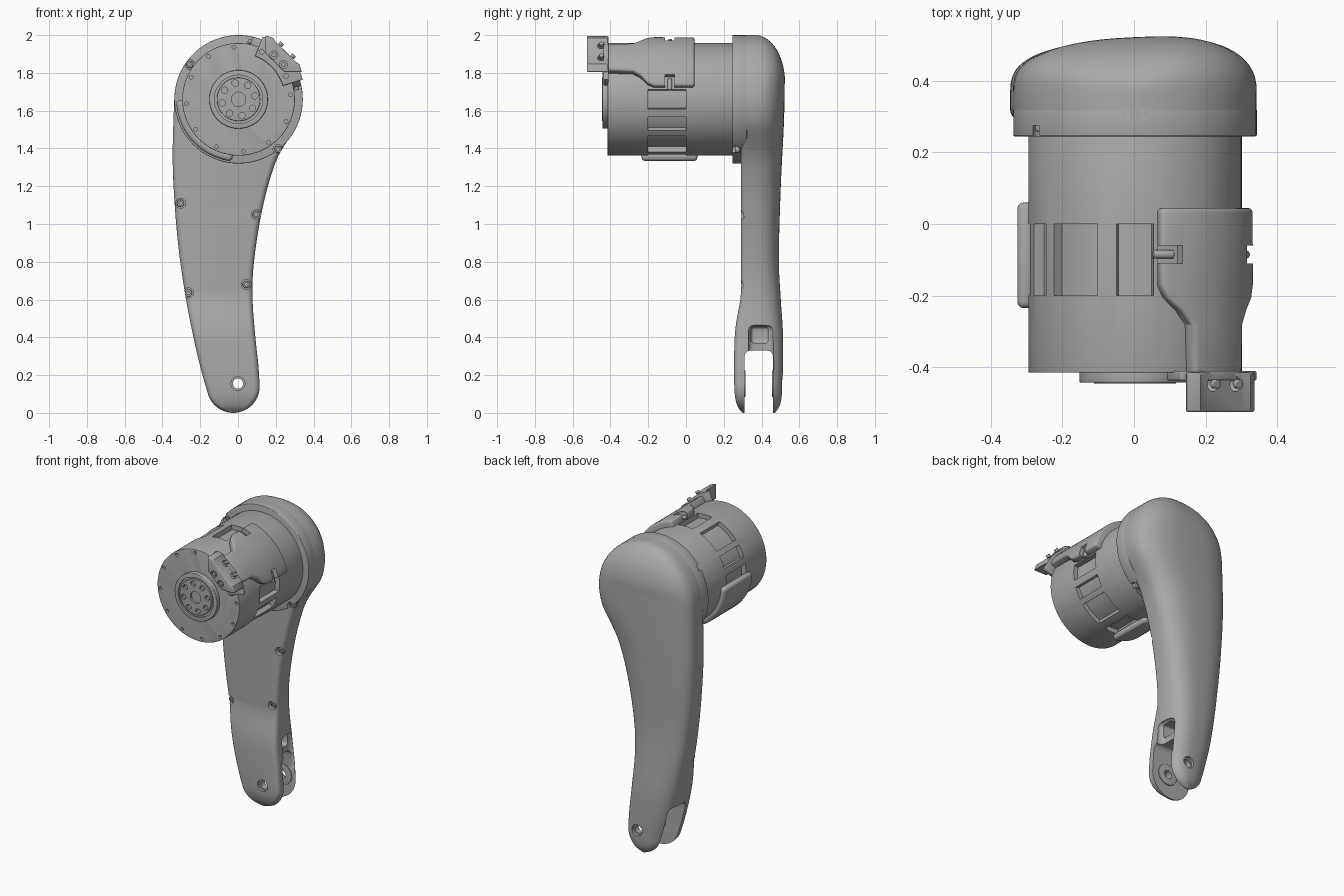
import bpy, bmesh, math
from mathutils import Vector, Matrix

old = bpy.data.objects.get("Cube")
if old:
    bpy.data.objects.remove(old, do_unlink=True)

grey = bpy.data.materials.new("plain_grey")
grey.use_nodes = True
grey.diffuse_color = (0.4, 0.4, 0.4, 1)
grey.node_tree.nodes["Principled BSDF"].inputs["Base Color"].default_value = (0.4, 0.4, 0.4, 1)

CX, CZ, MOTOR_R, CAP_R = .003, 1.66, .298, .34
FOOT_X, FOOT_Z, FOOT_R = -.025, .14, .14


def bake(ob):
    """Apply the modifiers of an object."""
    deps = bpy.context.evaluated_depsgraph_get()
    ob.data = bpy.data.meshes.new_from_object(ob.evaluated_get(deps))
    ob.modifiers.clear()


def finish(name, bm, bevel):
    bmesh.ops.recalc_face_normals(bm, faces=bm.faces)
    me = bpy.data.meshes.new(name)
    bm.to_mesh(me)
    bm.free()
    me.materials.append(grey)
    ob = bpy.data.objects.new(name, me)
    bpy.context.collection.objects.link(ob)
    if bevel:
        mod = ob.modifiers.new("bevel", 'BEVEL')
        mod.width, mod.segments = bevel, 3
        mod.limit_method, mod.angle_limit = 'ANGLE', math.radians(40)
        bake(ob)
    return ob


def loft(name, rings, bevel=0.0):
    """Skin a row of equal closed rings and cap both ends."""
    bm = bmesh.new()
    rows = [[bm.verts.new(p) for p in ring] for ring in rings]
    n = len(rows[0])
    for a, b in zip(rows, rows[1:]):
        for i in range(n):
            j = (i + 1) % n
            bm.faces.new((a[i], a[j], b[j], b[i]))
    bm.faces.new(rows[0])
    bm.faces.new(rows[-1])
    return finish(name, bm, bevel)


def polar(r, deg, y):
    a = math.radians(deg)
    return Vector((CX + r * math.cos(a), y, CZ + r * math.sin(a)))


def prism(name, outline, y0, y1, bevel=0.0):
    return loft(name, [[(x, y, z) for x, z in outline] for y in (y0, y1)], bevel)


def cyl(name, x, z, r, y0, y1, bevel=0.0, sides=24):
    ring = [(x + r * math.cos(math.tau * i / sides), z + r * math.sin(math.tau * i / sides))
            for i in range(sides)]
    return prism(name, ring, y0, y1, bevel)


def sector(name, stations, r0, r1, bevel=0.0, steps=12):
    """Curved shell about the motor axis; stations are (y, start, end) angles."""
    rings = []
    for y, a0, a1 in stations:
        angles = [a0 + (a1 - a0) * i / steps for i in range(steps + 1)]
        rings.append([polar(r1, a, y) for a in angles] + [polar(r0, a, y) for a in reversed(angles)])
    return loft(name, rings, bevel)


def box(name, lo, hi, bevel=0.0):
    rect = [(lo[0], lo[1]), (hi[0], lo[1]), (hi[0], hi[1]), (lo[0], hi[1])]
    return loft(name, [[(x, y, z) for x, y in rect] for z in (lo[2], hi[2])], bevel)


def place(ob, location, deg, axis):
    """Turn a part to follow the drum surface at an angle."""
    ob.matrix_world = (Matrix.Translation(location) @ Matrix.Rotation(math.radians(-deg), 4, 'Y')
                       @ Matrix.Rotation(math.pi / 2, 4, axis))


def cut(target, cutters):
    for c in cutters:
        c.hide_render = True
        mod = target.modifiers.new("cut", 'BOOLEAN')
        mod.operation, mod.solver, mod.object = 'DIFFERENCE', 'EXACT', c
        bpy.context.view_layer.update()
        bake(target)
        bpy.data.objects.remove(c, do_unlink=True)


def curve(points, z):
    """Smooth cubic through (z, value) points."""
    def slope(i):
        a, b = points[max(i - 1, 0)], points[min(i + 1, len(points) - 1)]
        return (b[1] - a[1]) / (b[0] - a[0])
    z = min(max(z, points[0][0]), points[-1][0])
    i = max(k for k in range(len(points) - 1) if points[k][0] <= z)
    (z0, v0), (z1, v1) = points[i], points[i + 1]
    h = z1 - z0
    t = (z - z0) / h
    return (v0 * (1 + 2 * t) * (1 - t) ** 2 + v1 * t * t * (3 - 2 * t)
            + h * t * (1 - t) * (slope(i) * (1 - t) - slope(i + 1) * t))


# Leg shell: outline and depth as functions of height
LEFT = [(.1, -.159), (.2, -.188), (.35, -.225), (.6, -.275), (.85, -.312), (1.1, -.335), (1.35, -.346), (1.66, -.338)]
RIGHT = [(.155, .114), (.25, .108), (.4, .092), (.6, .077), (.75, .08), (.95, .105), (1.15, .145),
         (1.33, .2), (1.4, .236), (1.52, .313)]
BACK = [(0, .47), (.04, .495), (.12, .507), (.4, .512), (.6, .5), (.8, .49), (1.2, .5), (1.55, .517), (1.75, .52)]
FRONT = [(0, .3), (.03, .275), (.1, .258), (.3, .255), (.45, .262), (.62, .29), (.7, .29), (2, .29)]


def edge(points, sign, z):
    """Outline side: round foot, curved flank, round cap."""
    if z < points[0][0]:
        return FOOT_X + sign * math.sqrt(max(0, FOOT_R ** 2 - (z - FOOT_Z) ** 2))
    if z > points[-1][0]:
        return CX + sign * math.sqrt(max(0, CAP_R ** 2 - (z - CZ) ** 2))
    return curve(points, z)


def leg_ring(z):
    left, right = edge(LEFT, -1, z), edge(RIGHT, 1, z)
    mid, half = (left + right) / 2, max((right - left) / 2, .002)
    front, back, side = curve(FRONT, z), curve(BACK, z), .365
    if z > 1.75:
        back = side + .155 * math.sqrt(max(0, 1 - ((z - 1.75) / .25) ** 2)) + .002
    r = min(.03, half * .5)
    pts = []
    for i in range(33):
        a = math.pi * i / 32
        c, s = math.cos(a), math.sin(a)
        u = math.copysign(abs(c) ** .76, c)
        pts.append((mid + half * u, side + (back - side) * max(s, 0) ** .76 * (1 + .1 * u * s), z))
    for sign in (-1, 1):
        arc = [(mid + sign * (half - r + r * math.cos(a)), front + r - r * math.sin(a), z)
               for a in (math.pi / 2 * k / 5 for k in range(6))]
        pts += arc if sign < 0 else arc[::-1]
    return pts


STEPS = 76
leg = loft("leg_shell", [leg_ring(1 - math.cos(math.pi * (.004 + .992 * k / STEPS))) for k in range(STEPS + 1)])
cut(leg, [
    box("fork_slot", (-.6, .31, -.2), (.6, .46, .33), .03),
    box("fork_pocket", (-.02, .345, .37), (.3, .435, .455), .015),
    box("fork_mouth", (.055, .33, .2), (.3, .465, .465), .03),
    cyl("pin_hole", 0, .155, .027, .1, .7),
    cyl("front_counterbore", 0, .155, .037, .1, .272),
    cyl("back_counterbore", 0, .155, .037, .49, .7)])

# Rings around the pin hole inside the fork
for name, y0, y1 in (("front_pin_boss", .305, .316), ("back_pin_boss", .454, .465)):
    boss = cyl(name, 0, .155, .07, y0, y1, .003, 32)
    cut(boss, [cyl("boss_hole", 0, .155, .027, .1, .7)])

# Cap collar around the motor
collar = cyl("cap_collar", CX, CZ, CAP_R, .245, .322, .004, 96)

# Recessed screws on the leg front and collar
SCREWS = [(-.304, 1.11, .29), (.096, 1.05, .29), (-.262, .635, .29), (.043, .68, .29),
          (.212, 1.395, .245), (-.256, 1.845, .245)]
for x, z, y in SCREWS:
    for target in (leg, collar) if y < .28 else (leg,):
        cut(target, [cyl("screw_cut", x, z, .026, y - .1, y + .03)])
    screw = cyl("leg_screw", x, z, .019, y + .014, y + .04, .003)
    cut(screw, [cyl("socket", x, z, .01, y - .05, y + .025, 0, 6)])

# Motor drum with windows, bolt holes and hub recess
motor = cyl("motor_drum", CX, CZ, MOTOR_R, -.415, .26, .003, 96)
windows = [(q * 90 + a, w) for q in range(4) for a, w in ((0, 20), (35, 29), (64, 15))]
for a, w in windows:
    cut(motor, [sector("window", [(-.2, a - w / 2, a + w / 2), (0, a - w / 2, a + w / 2)], .268, .4)])
for k in range(12):
    p = polar(.277, 5 + 30 * k, 0)
    cut(motor, [cyl("bolt_hole", p.x, p.z, .01, -.5, -.4, 0, 12)])

# Hub: raised ring and bolted output plate
hub = cyl("hub_ring", CX, CZ, .155, -.443, -.40, .004, 64)
cut(hub, [cyl("hub_recess", CX, CZ, .128, -.5, -.432, 0, 64)])
plate = cyl("output_plate", CX, CZ, .115, -.446, -.41, .003, 64)
cut(plate, [cyl("centre_hole", CX, CZ, .038, -.5, -.425, 0, 32)])
for k in range(8):
    p = polar(.088, 12 + 45 * k, 0)
    cut(plate, [cyl("bolt_recess", p.x, p.z, .017, -.5, -.43, 0, 16)])
    cyl("output_bolt", p.x, p.z, .011, -.438, -.42, 0, 6)

# Curved guard on the lower side of the motor
guard = sector("motor_guard", [(-.235, 181, 264), (.06, 181, 264)], .285, .33, .018, 20)
hole = cyl("guard_hole", 0, 0, .014, -.1, .1)
place(hole, polar(.34, 222, -.09), 222, 'Z')
cut(guard, [hole])

# Cable housing with a narrow neck toward the front
housing = sector("cable_housing", [(.045, 12, 78), (-.17, 12, 78), (-.205, 15, 75), (-.24, 22, 68),
                                   (-.28, 26.5, 62), (-.43, 27.5, 61)], .27, .34, .022, 10)
for a0, a1 in ((67, 84), (6, 23)):
    cut(housing, [sector("pin_notch", [(-.11, a0, a1), (-.06, a0, a1)], .303, .4)])
    pin = cyl("cable_pin", 0, 0, .012, -.03, .03, .002, 16)
    mid = (a0 + a1) / 2
    place(pin, polar(.312, mid, -.085), mid, 'X')

# Connector: thin curved foot and a block with two ears
foot = sector("connector_foot", [(-.437, 17, 69), (-.41, 17, 69)], .245, .356, .005)
for a in (26, 64):
    p = polar(.28, a, 0)
    cut(foot, [cyl("foot_hole", p.x, p.z, .012, -.5, -.425, 0, 16)])
half = [(.145, .245), (.145, .338), (.186, .325), (.2, .303)]
outline = half + [(z, x) for x, z in reversed(half)]
block = prism("connector_block", [(x, CZ + z) for x, z in outline], -.525, -.415, .006)
for x, z in ((.19, .235), (.24, .185)):
    cut(block, [cyl("front_screw_cut", x, CZ + z, .021, -.6, -.513)])
    cyl("connector_screw", x, CZ + z, .014, -.521, -.5, 0, 6)
for x, z in ((.22, .283), (.283, .22)):
    side = cyl("side_screw_cut", 0, 0, .021, -.012, .05)
    place(side, (x, -.447, CZ + z), 45, 'Z')
    cut(block, [side])
    screw = cyl("side_screw", 0, 0, .013, -.02, -.003, .002, 16)
    place(screw, (x, -.447, CZ + z), 45, 'Z')

# Smooth shading with sharp edges kept
bpy.ops.object.select_all(action='DESELECT')
for ob in bpy.context.scene.objects:
    if ob.type == 'MESH':
        ob.select_set(True)
        bpy.context.view_layer.objects.active = ob
bpy.ops.object.shade_smooth_by_angle(angle=math.radians(35))
